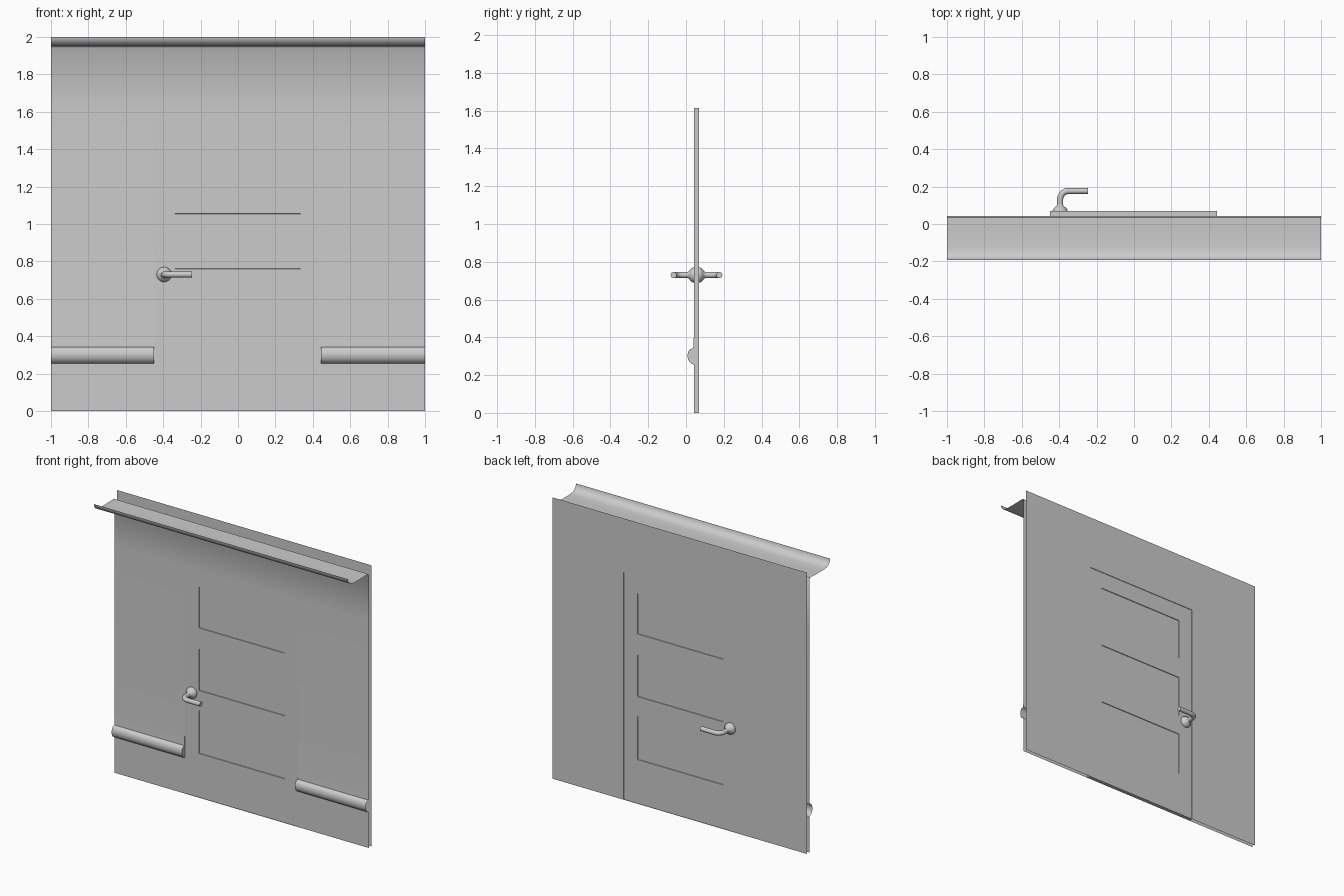
import bpy, bmesh, math
from mathutils import Matrix

if "Cube" in bpy.data.objects:
    bpy.data.objects.remove(bpy.data.objects["Cube"])

FRONT, BACK, MID = 0.042, 0.069, 0.0555       # wall faces and their centre plane
XL, XR, TOP = -0.448, 0.443, 1.615            # door opening


def finish(name, bm, angle=40):
    me = bpy.data.meshes.new(name)
    bm.to_mesh(me)
    bm.free()
    ob = bpy.data.objects.new(name, me)
    bpy.context.collection.objects.link(ob)
    bpy.ops.object.select_all(action='DESELECT')
    ob.select_set(True)
    bpy.context.view_layer.objects.active = ob
    bpy.ops.object.shade_smooth_by_angle(angle=math.radians(angle))
    return ob


def sweep(name, profile, x0, x1, cap_x=None, cap=()):
    """Open strip: a (y, z) profile, listed top to bottom, drawn along x."""
    bm = bmesh.new()
    a = [bm.verts.new((x0, y, z)) for y, z in profile]
    b = [bm.verts.new((x1, y, z)) for y, z in profile]
    for i in range(len(profile) - 1):
        bm.faces.new((a[i], a[i + 1], b[i + 1], b[i]))
    if cap:
        pts = cap if cap_x > 0 else cap[::-1]
        bm.faces.new([bm.verts.new((cap_x, y, z)) for y, z in pts])
    return finish(name, bm)


def quads(name, faces):
    bm = bmesh.new()
    for f in faces:
        bm.faces.new([bm.verts.new(p) for p in f])
    bmesh.ops.remove_doubles(bm, verts=bm.verts, dist=1e-5)
    return finish(name, bm)


# front wall sides with the chair rail moulded in
rail = [(FRONT, 0.415), (0.038, 0.342), (0.022, 0.338), (0.012, 0.325), (0.008, 0.305),
        (0.010, 0.285), (0.020, 0.268), (0.030, 0.26), (FRONT, 0.255)]
side = [(FRONT, TOP)] + rail + [(FRONT, 0)]
sweep("front_wall_left", side, -1, XL, XL, rail)
sweep("front_wall_right", side, XR, 1, XR, rail)

# crown moulding and the wall above the door
sweep("front_wall_top_and_crown",
      [(-0.192, 2.0), (-0.190, 1.988), (-0.183, 1.974), (-0.170, 1.961), (-0.152, 1.953),
       (-0.125, 1.949), (-0.06, 1.949), (0.034, 1.951), (0.037, 1.945), (FRONT, 1.938),
       (FRONT, TOP)], -1, 1)

# back wall
quads("back_wall", [
    [(x0, BACK, z0), (x0, BACK, z1), (x1, BACK, z1), (x1, BACK, z0)]
    for x0, x1, z0, z1 in ((-1, XL, 0, TOP), (XR, 1, 0, TOP), (XL, XR, TOP, 2),
                           (-1, XL, TOP, 2), (XR, 1, TOP, 2))])

# jambs, lintel and threshold between the two walls
outline = [(XL, 0), (XL, TOP), (XR, TOP), (XR, 0), (XL, 0)]
quads("door_jamb", [
    [(*p[:1], FRONT, p[1]), (p[0], BACK, p[1]), (q[0], BACK, q[1]), (q[0], FRONT, q[1])]
    for p, q in zip(outline, outline[1:])])


# door faces with three shallow sunken panels
def door_face(name, y, back):
    xs = [XL, -0.338, 0.335, XR]
    zs = [0, 0.312, 0.618, 0.76, 1.055, 1.205, 1.495, TOP]
    bm = bmesh.new()
    g = [[bm.verts.new((x, y, z)) for x in xs] for z in zs]
    panels = []
    for r in range(len(zs) - 1):
        for c in range(3):
            f = [g[r][c], g[r][c + 1], g[r + 1][c + 1], g[r + 1][c]]
            face = bm.faces.new(f[::-1] if back else f)
            if c == 1 and r in (1, 3, 5):
                panels.append(face)
    bm.normal_update()
    bmesh.ops.inset_individual(bm, faces=panels, thickness=0.002, depth=-0.004)
    return finish(name, bm)


door_face("door_front", 0.046, False)
door_face("door_back", 0.065, True)


# lever handles on both sides
def handle(side_name, s):
    hx, hz = -0.395, 0.73
    # rosette, lathed around the y axis: (radius, distance from centre plane)
    prof = [(0.040, 0.008), (0.040, 0.018), (0.036, 0.026), (0.028, 0.034),
            (0.020, 0.040), (0.016, 0.048)]
    bm = bmesh.new()
    vs = [bm.verts.new((hx + r, MID + s * d, hz)) for r, d in prof]
    es = [bm.edges.new(p) for p in zip(vs, vs[1:])]
    bmesh.ops.spin(bm, geom=vs + es, cent=(hx, MID, hz), axis=(0, 1, 0),
                   angle=2 * math.pi, steps=24)
    bmesh.ops.remove_doubles(bm, verts=bm.verts, dist=1e-5)
    bmesh.ops.recalc_face_normals(bm, faces=bm.faces)
    if sum((f.calc_center_median().y - MID) * s * f.normal.y * s for f in bm.faces) < 0:
        bmesh.ops.reverse_faces(bm, faces=bm.faces)
    finish(side_name + "_handle_rosette", bm)

    # bent lever
    R, reach = 0.045, 0.121
    pts = [(hx, 0.02)]
    for i in range(9):
        t = math.pi / 2 * i / 8
        pts.append((hx + R * (1 - math.cos(t)), reach - R + R * math.sin(t)))
    pts.append((-0.245, reach))
    cu = bpy.data.curves.new(side_name + "_handle_lever", 'CURVE')
    cu.dimensions = '3D'
    cu.bevel_depth, cu.bevel_resolution, cu.use_fill_caps = 0.0165, 3, True
    sp = cu.splines.new('POLY')
    sp.points.add(len(pts) - 1)
    for p, (x, d) in zip(sp.points, pts):
        p.co = (x, MID + s * d, hz, 1)
    ob = bpy.data.objects.new(side_name + "_handle_lever", cu)
    bpy.context.collection.objects.link(ob)
    bpy.ops.object.select_all(action='DESELECT')
    ob.select_set(True)
    bpy.context.view_layer.objects.active = ob
    bpy.ops.object.convert(target='MESH')
    bpy.ops.object.shade_smooth_by_angle(angle=math.radians(40))


handle("front", -1)
handle("back", 1)
